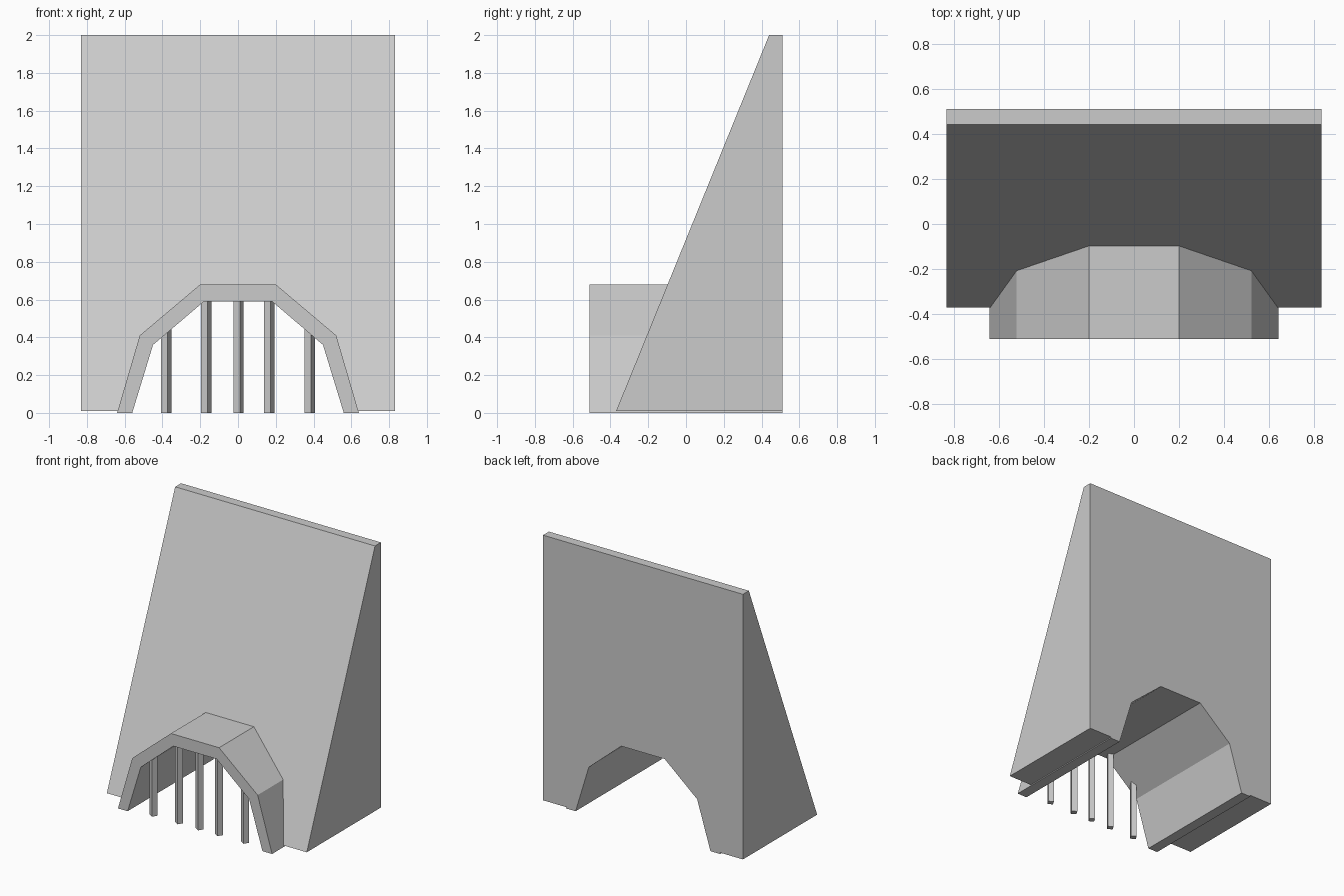
import bpy, bmesh, math

cube = bpy.data.objects.get("Cube")
if cube:
    bpy.data.objects.remove(cube, do_unlink=True)

grey = bpy.data.materials.new("concrete grey")
grey.use_nodes = True
grey.diffuse_color = (0.6, 0.6, 0.6, 1)
grey.node_tree.nodes["Principled BSDF"].inputs["Base Color"].default_value = (0.6, 0.6, 0.6, 1)

BACK = 0.51
FRONT = -0.51


def finish(bm, name):
    bmesh.ops.recalc_face_normals(bm, faces=bm.faces[:])
    mesh = bpy.data.meshes.new(name)
    bm.to_mesh(mesh)
    bm.free()
    mesh.materials.append(grey)
    obj = bpy.data.objects.new(name, mesh)
    bpy.context.collection.objects.link(obj)
    return obj


def prism(name, outline, front_y):
    """Run an x-z outline from front_y(z) to the back plane."""
    bm = bmesh.new()
    front = [bm.verts.new((x, front_y(z), z)) for x, z in outline]
    back = [bm.verts.new((x, BACK, z)) for x, z in outline]
    bm.faces.new(front)
    bm.faces.new(back[::-1])
    n = len(outline)
    for i in range(n):
        j = (i + 1) % n
        bm.faces.new((front[i], back[i], back[j], front[j]))
    return finish(bm, name)


def mirrored(half):
    return half + [(-x, z) for x, z in reversed(half)]


# Half profiles of the arch, from the left foot to the crown
outer = [(-0.64, 0.0), (-0.52, 0.41), (-0.20, 0.68)]
inner = [(-0.56, 0.0), (-0.45, 0.36), (-0.18, 0.59)]

# Sloping wall with a notch that follows the arch
base = 0.01
notch = mirrored([(-0.637, base)] + outer[1:])
wall = [(-0.83, base)] + notch + [(0.83, base), (0.83, 2.0), (-0.83, 2.0)]
prism("sloping_wall", wall, lambda z: -0.37 + 0.81 * (z - base) / (2.0 - base))

# Tunnel lining that projects in front of the wall
prism("tunnel_arch", mirrored(outer) + mirrored(inner)[::-1], lambda z: FRONT)

# Square bars, turned on their axes, across the tunnel mouth
for i, (x, top) in enumerate([(-0.38, 0.47), (-0.168, 0.62), (0.003, 0.62),
                              (0.165, 0.62), (0.38, 0.47)]):
    bm = bmesh.new()
    bmesh.ops.create_cube(bm, size=1)
    bmesh.ops.scale(bm, vec=(0.04, 0.04, top), verts=bm.verts)
    bar = finish(bm, f"grate_bar_{i + 1}")
    bar.location = (x, -0.46, top / 2)
    bar.rotation_euler.z = math.radians(-30)
